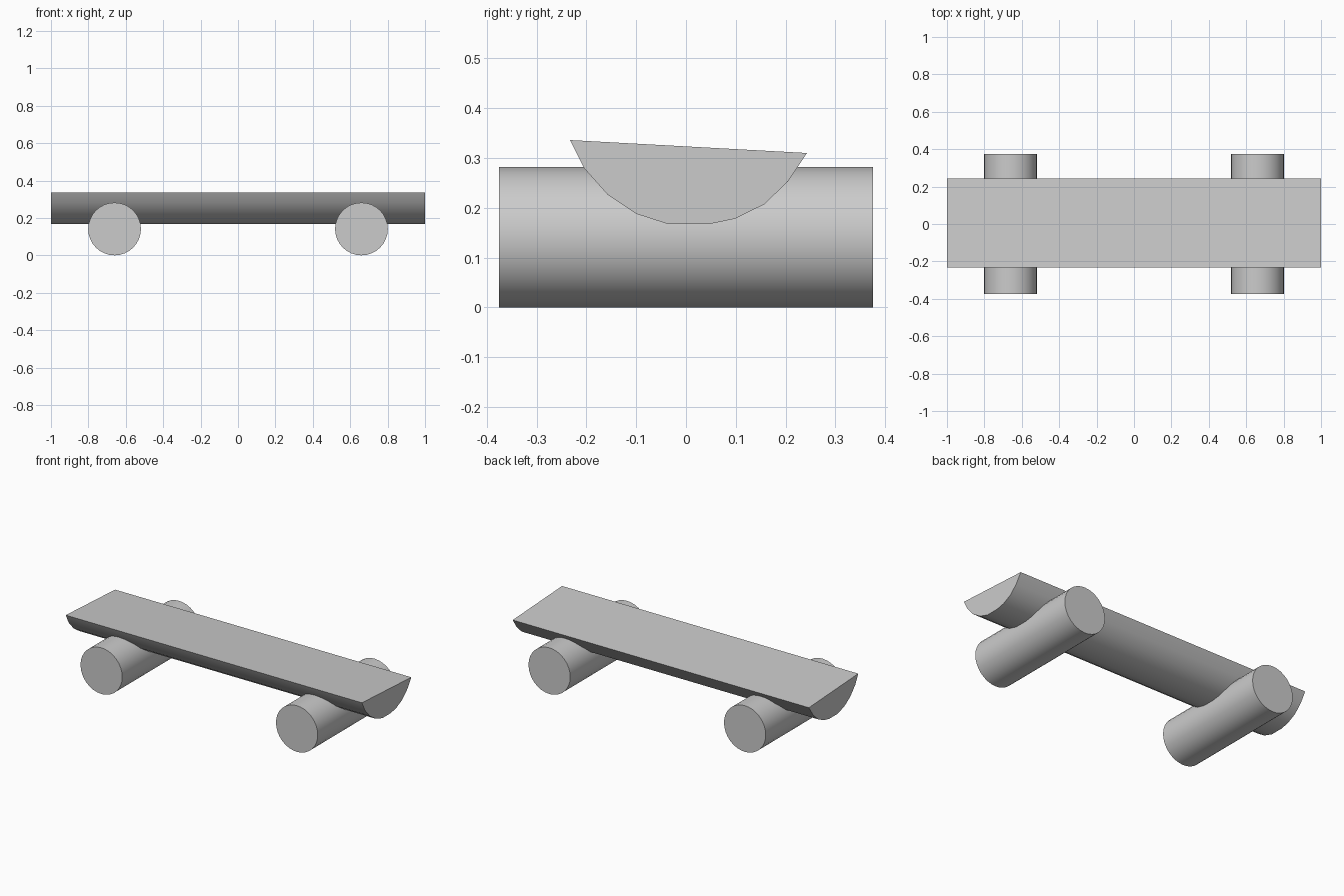
import bpy
import bmesh
import math

cube = bpy.data.objects.get("Cube")
if cube:
    bpy.data.objects.remove(cube, do_unlink=True)

# Single plain grey
grey = bpy.data.materials.new("light_grey")
grey.use_nodes = True
colour = (0.6, 0.6, 0.6, 1)
grey.diffuse_color = colour
grey.node_tree.nodes["Principled BSDF"].inputs["Base Color"].default_value = colour


def finish(obj, name):
    obj.name = name
    obj.data.materials.append(grey)
    bpy.ops.object.select_all(action="DESELECT")
    obj.select_set(True)
    bpy.context.view_layer.objects.active = obj
    bpy.ops.object.shade_smooth_by_angle(angle=math.radians(35))


# Deck: a tilted half-round profile (y, z) extruded along x
profile = [(-0.233, 0.336), (-0.205, 0.28), (-0.157, 0.226), (-0.1, 0.188),
           (-0.035, 0.167), (0.045, 0.167), (0.098, 0.178), (0.157, 0.207),
           (0.205, 0.253), (0.243, 0.31)]
bm = bmesh.new()
end = bm.faces.new([bm.verts.new((-1, y, z)) for y, z in profile])
swept = bmesh.ops.extrude_face_region(bm, geom=[end], use_keep_orig=True)
bmesh.ops.translate(bm, vec=(2, 0, 0),
                    verts=[v for v in swept["geom"] if isinstance(v, bmesh.types.BMVert)])
bmesh.ops.recalc_face_normals(bm, faces=bm.faces)
mesh = bpy.data.meshes.new("deck")
bm.to_mesh(mesh)
bm.free()
deck = bpy.data.objects.new("deck", mesh)
bpy.context.collection.objects.link(deck)
finish(deck, "deck")

# Rollers: solid cylinders running across the deck
for x, name in ((-0.66, "right_roller"), (0.66, "left_roller")):
    bpy.ops.mesh.primitive_cylinder_add(vertices=32, radius=0.141, depth=0.75,
                                        location=(x, 0, 0.141),
                                        rotation=(math.pi / 2, 0, 0))
    finish(bpy.context.object, name)
